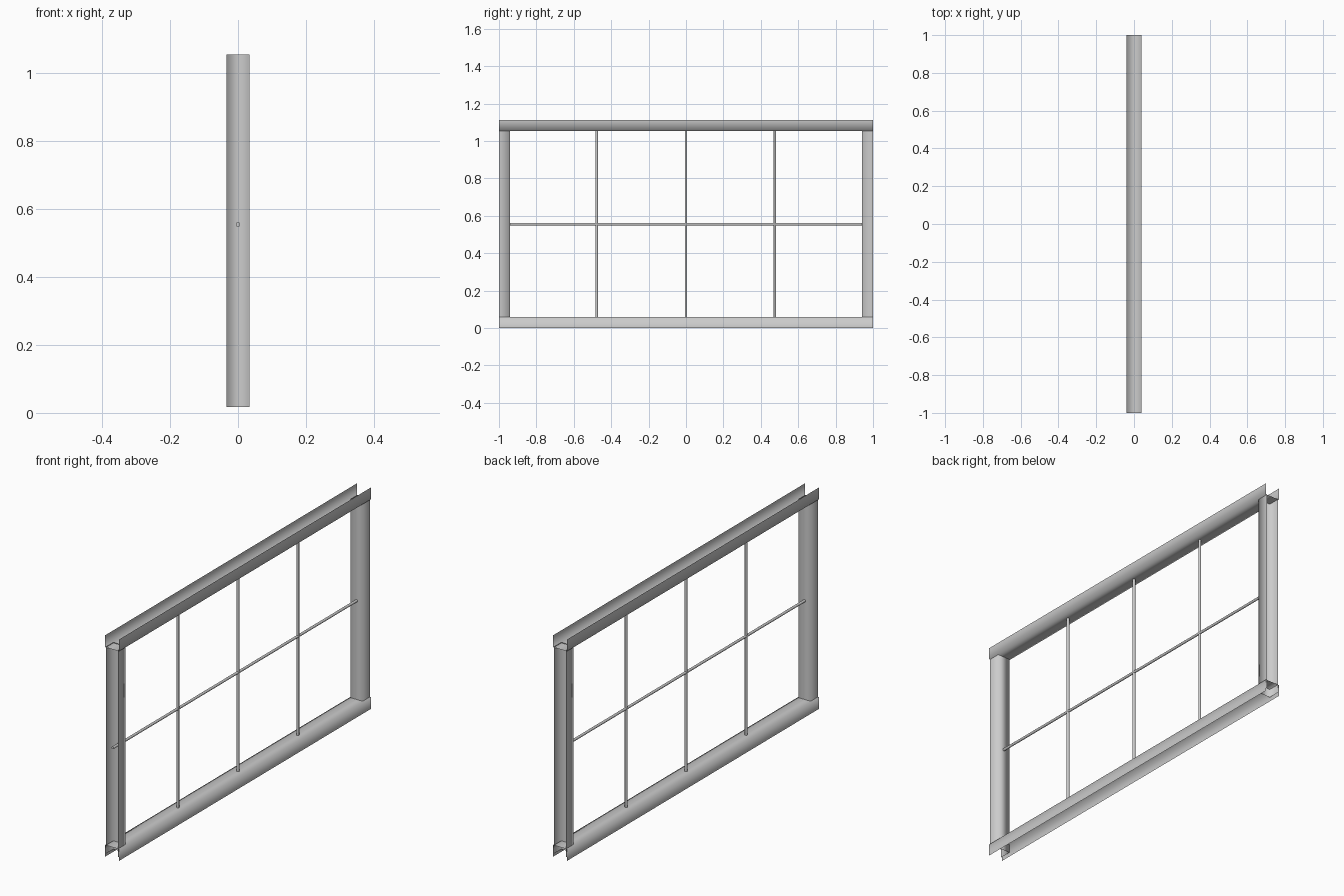
import bpy
import math
from mathutils import Vector

if "Cube" in bpy.data.objects:
    bpy.data.objects.remove(bpy.data.objects["Cube"])

DEPTH = 0.059    # depth of every channel
TOP = 1.112      # overall height
BAR_R = 0.0065   # glazing bar radius


def channel(name, half_width, start, end, inward):
    """Thin open U channel from start to end; web on the inward side, lips outward."""
    start, end, inward = Vector(start), Vector(end), Vector(inward)
    side = Vector((1, 0, 0))
    profile = [(-half_width, 0), (-half_width, DEPTH), (half_width, DEPTH), (half_width, 0)]
    verts = [p + side * u + inward * v for p in (start, end) for u, v in profile]
    faces = [(i, i + 1, i + 5, i + 4) for i in range(3)]
    # keep normals on the convex side
    if side.cross(end - start).dot(inward) < 0:
        faces = [f[::-1] for f in faces]
    mesh = bpy.data.meshes.new(name)
    mesh.from_pydata(verts, [], faces)
    mesh.polygons.foreach_set("use_smooth", [True] * len(mesh.polygons))
    obj = bpy.data.objects.new(name, mesh)
    bpy.context.collection.objects.link(obj)
    return obj


def bar(name, start, end):
    """Round glazing bar between two points."""
    start, end = Vector(start), Vector(end)
    axis = end - start
    bpy.ops.mesh.primitive_cylinder_add(vertices=12, radius=BAR_R, depth=axis.length,
                                        location=(start + end) / 2)
    obj = bpy.context.object
    obj.name = name
    obj.rotation_euler = axis.to_track_quat('Z', 'Y').to_euler()
    bpy.ops.object.shade_smooth_by_angle(angle=math.radians(40))
    return obj


# Top and bottom rails, opening away from the pane
channel("bottom_rail", 0.039, (0, -1, 0), (0, 1, 0), (0, 0, 1))
channel("top_rail", 0.039, (0, -1, TOP), (0, 1, TOP), (0, 0, -1))

# Side stiles, slightly narrower, running into the bottom rail
for label, s in (("front", -1), ("back", 1)):
    channel(label + "_stile", 0.034, (0, s, 0.017), (0, s, 1.056), (0, -s, 0))

# Glazing bars
bar("horizontal_bar", (0, -0.995, 0.555), (0, 0.945, 0.555))
for i, y in enumerate((-0.477, 0.0, 0.475)):
    bar(f"vertical_bar_{i + 1}", (0, y, 0.05), (0, y, 1.056))
